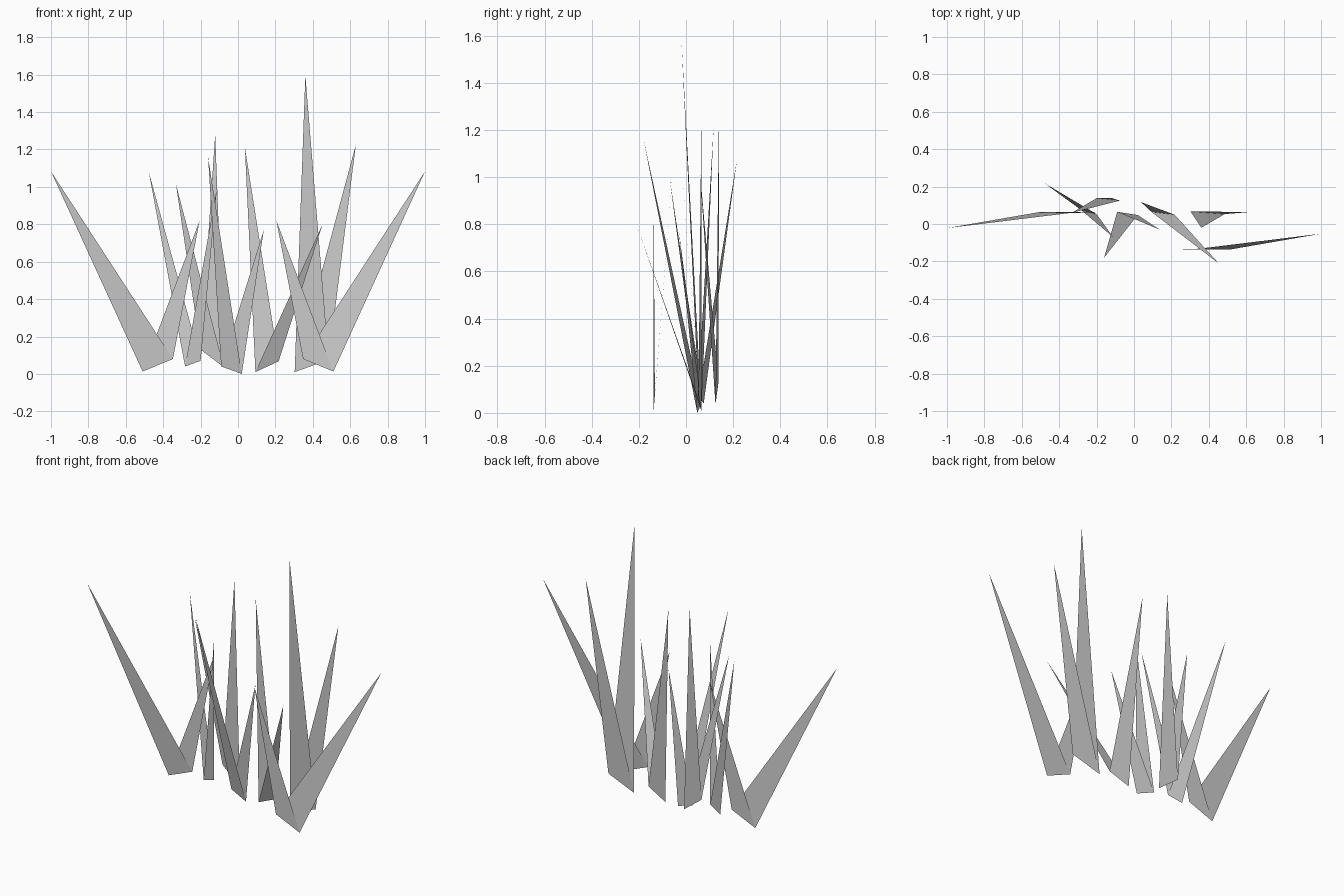
import bpy


def grass_tuft(name, base_a, base_b, tip_a, tip_b):
    """Two flat, single-triangle blades fanning out from one shared base edge."""
    mesh = bpy.data.meshes.new(name)
    verts = [base_a, base_b, tip_a, tip_b]
    # each blade keeps its own base corners so the shading stays flat
    mesh.from_pydata([base_a, base_b, tip_a, base_a, base_b, tip_b], [],
                     [(0, 1, 2), (3, 4, 5)])
    obj = bpy.data.objects.new(name, mesh)
    bpy.context.collection.objects.link(obj)
    return obj


# wide outer tufts: the right one is the left one turned half round
for name, s in (("outer_tuft_left", -1), ("outer_tuft_right", 1)):
    def turn(x, y, z):
        return (s * x, -0.037 + s * y, z)
    grass_tuft(name, turn(0.51, -0.10, 0.013), turn(0.348, -0.095, 0.08),
               turn(1.0, -0.015, 1.083), turn(0.205, -0.10, 0.82))

# inner tufts: two base corners, then two blade tips
grass_tuft("left_tuft", (-0.283, 0.075, 0.04), (-0.20, 0.053, 0.07),
           (-0.477, 0.217, 1.08), (-0.112, -0.07, 1.0))
grass_tuft("back_tuft", (-0.20, 0.138, 0.13), (-0.075, 0.125, 0.035),
           (-0.332, 0.06, 1.015), (-0.122, 0.14, 1.28))
grass_tuft("middle_tuft", (-0.09, 0.065, 0.04), (0.02, 0.048, 0.0),
           (-0.16, -0.18, 1.16), (0.138, -0.03, 0.77))
grass_tuft("right_tuft", (0.093, 0.065, 0.01), (0.217, 0.05, 0.067),
           (0.037, 0.117, 1.21), (0.452, -0.21, 0.80))
grass_tuft("tall_tuft", (0.303, 0.066, 0.01), (0.485, 0.053, 0.075),
           (0.36, -0.02, 1.595), (0.63, 0.065, 1.225))
